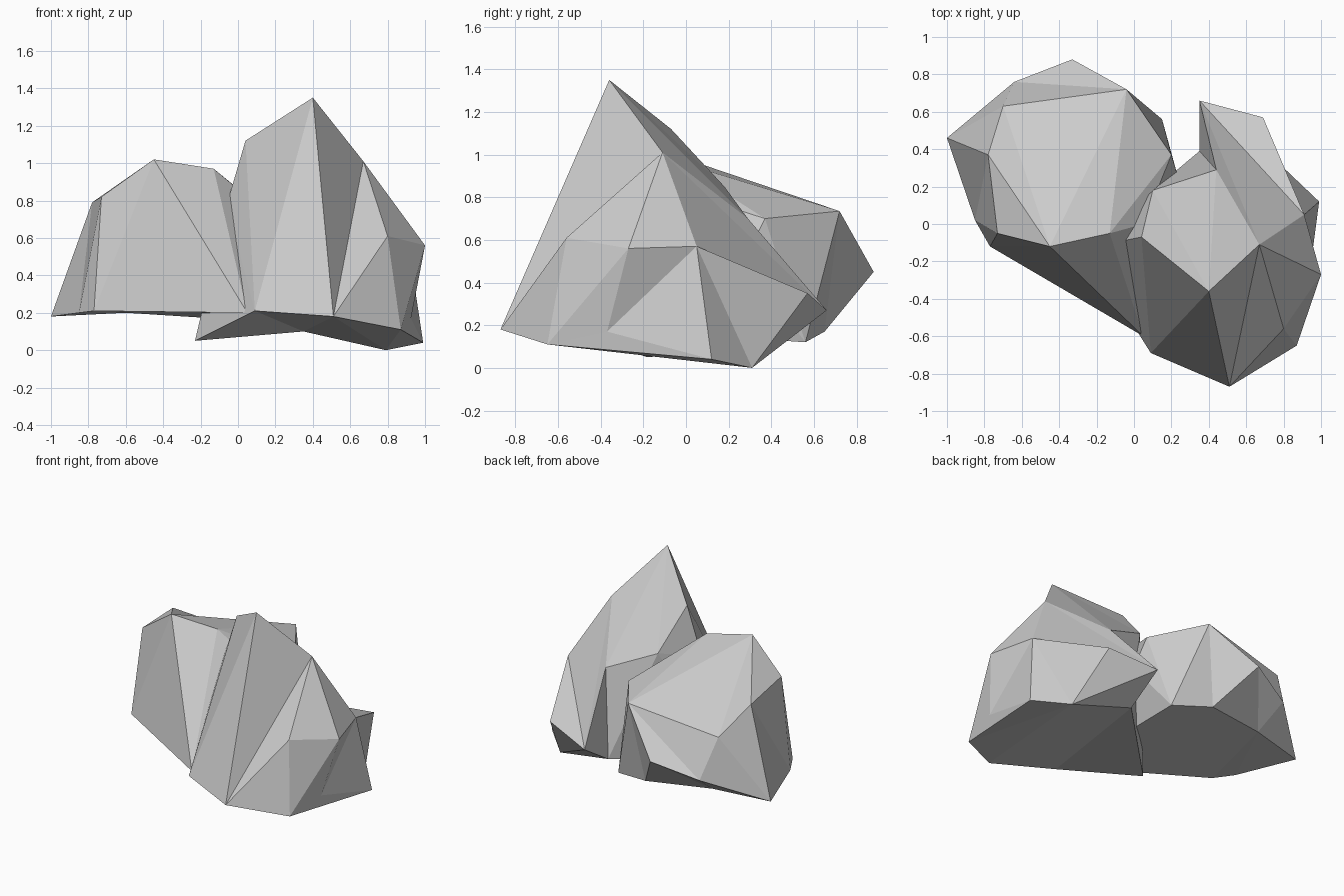
import bpy
import bmesh

# Start without the default cube
default_cube = bpy.data.objects.get("Cube")
if default_cube:
    bpy.data.objects.remove(default_cube, do_unlink=True)

# One plain stone colour
stone = bpy.data.materials.new("grey_stone")
stone.use_nodes = True
stone_colour = (0.6, 0.6, 0.6, 1.0)
stone.diffuse_color = stone_colour
stone.node_tree.nodes["Principled BSDF"].inputs["Base Color"].default_value = stone_colour


def make_boulder(name, corners, facets):
    """Build a closed, flat-faced boulder from named corners and its chipped facets."""
    bm = bmesh.new()
    verts = {label: bm.verts.new(place) for label, place in corners.items()}
    for facet in facets.split(","):
        bm.faces.new([verts[label] for label in facet.split()])
    bmesh.ops.recalc_face_normals(bm, faces=bm.faces[:])
    mesh = bpy.data.meshes.new(name)
    bm.to_mesh(mesh)
    bm.free()
    mesh.materials.append(stone)
    boulder = bpy.data.objects.new(name, mesh)
    bpy.context.scene.collection.objects.link(boulder)


# Tall pointed boulder with a low spur running back
tall_corners = {
    "peak": (.40, -.36, 1.35), "crest": (.04, -.07, 1.12), "ridge": (.67, -.11, 1.01),
    "saddle": (.44, .29, .70), "ledge": (.10, .18, .85), "cheek": (-.06, -.09, .78),
    "brow": (.80, -.56, .61), "elbow": (1, -.27, .56), "flank": (.91, .05, .57),
    "spur": (.35, .66, .27), "knob": (.69, .57, .35), "dent": (.925, -.37, .17),
    "corner": (.87, -.65, .11), "prow": (.51, -.87, .18), "chin": (.09, -.69, .21),
    "tail": (-.23, -.18, .05), "notch": (.35, .39, .10), "heel": (.79, .31, 0),
    "toe": (.99, .12, .04),
}
tall_top = ("peak crest ledge, peak ledge saddle, peak saddle ridge, "
            "ridge flank spur, ridge spur saddle, flank knob spur")
tall_front = ("peak chin prow, peak crest chin, crest cheek chin, peak prow ridge, "
              "ridge prow brow, brow prow corner")
tall_side = ("ridge brow elbow, brow corner elbow, elbow corner dent, elbow dent flank, "
             "dent flank toe, dent corner toe, ridge elbow flank, "
             "flank toe heel, flank heel knob")
tall_back = ("saddle spur notch, saddle ledge notch, ledge notch tail, ledge cheek tail, "
             "cheek chin tail, crest ledge cheek, knob spur heel, spur notch heel")
tall_underside = ("chin tail notch, prow chin notch, prow notch heel, "
                  "prow heel corner, corner heel toe")
make_boulder("tall_boulder", tall_corners,
             ", ".join([tall_top, tall_front, tall_side, tall_back, tall_underside]))

# Broad blunt boulder beside it
broad_corners = {
    "summit": (-.45, -.12, 1.02), "brink": (-.13, -.05, .97), "crown": (-.04, .72, .735),
    "shoulder": (-.73, -.05, .82), "cheek": (-.78, .37, .79), "nape": (-.70, .63, .63),
    "rump": (-.64, .76, .35), "tail": (-.33, .88, .45), "rib": (.20, .37, .70),
    "hip": (.23, .27, .50), "inner": (.05, 0, .82), "wing": (-1, .46, .18),
    "side": (-.85, .02, .20), "chin": (-.77, -.12, .21), "prow": (.05, -.60, .20),
    "heel": (.15, .56, .12), "sole": (-.13, .65, .17), "arch": (-.60, .55, .20),
}
broad_top = ("summit brink crown, summit crown nape, summit nape cheek, "
             "summit cheek shoulder, crown tail rump, crown rump nape")
broad_front = ("shoulder chin summit, summit chin prow, summit prow brink, "
               "brink prow inner, shoulder side chin")
broad_outer = "cheek shoulder side, cheek side wing, nape cheek wing, nape rump wing"
broad_inner = ("brink crown rib, brink rib inner, inner rib hip, inner hip prow, "
               "crown rib heel, rib hip heel, prow heel hip")
broad_back = ("crown heel sole, crown sole tail, tail sole arch, "
              "tail arch rump, rump arch wing")
broad_underside = ("wing side arch, side chin arch, chin prow arch, "
                   "prow sole arch, prow heel sole")
make_boulder("broad_boulder", broad_corners,
             ", ".join([broad_top, broad_front, broad_outer, broad_inner,
                        broad_back, broad_underside]))
